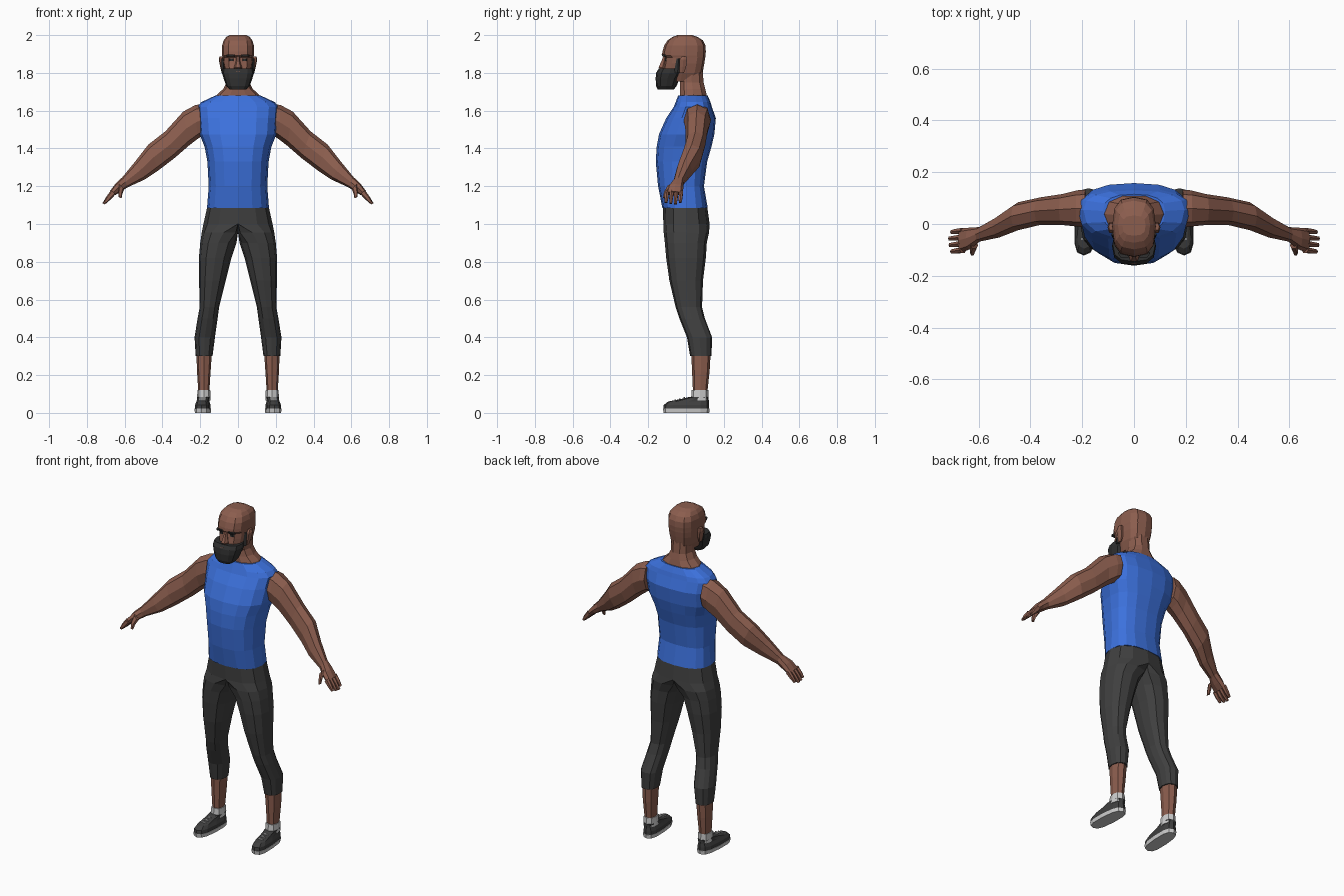
import bpy, bmesh
from math import cos, sin, pi
from mathutils import Vector


def material(name, rgb):
    m = bpy.data.materials.new(name)
    m.diffuse_color = (*rgb, 1)
    return m


SKIN = material("skin", (0.26, 0.11, 0.076))
BLUE = material("blue_cloth", (0.045, 0.165, 0.72))
DARK = material("dark_cloth", (0.05, 0.05, 0.05))
HAIR = material("dark_hair", (0.03, 0.03, 0.03))
PALE = material("pale_cloth", (0.55, 0.55, 0.55))


def unit(n, p):
    """Points of a squared-off unit circle."""
    out = []
    for i in range(n):
        c, s = cos(2 * pi * i / n), sin(2 * pi * i / n)
        out.append((abs(c) ** p * (1 if c > 0 else -1), abs(s) ** p * (1 if s > 0 else -1)))
    return out


def flat_ring(sec, n, p):
    """Level ring from (x0, x1, y0, y1, z, optional y of widest point)."""
    x0, x1, y0, y1, z = sec[:5]
    yc = sec[5] if len(sec) > 5 else (y0 + y1) / 2
    return [Vector(((x0 + x1) / 2 + (x1 - x0) / 2 * c,
                    yc + s * (y1 - yc if s > 0 else yc - y0), z)) for c, s in unit(n, p)]


def limb_ring(sec, n, p):
    """Slanted ring from top and bottom edge in xz: (xt, zt, xb, zb, y, half depth)."""
    xt, zt, xb, zb, y, ry = sec
    return [Vector(((xt + xb) / 2 + c * (xt - xb) / 2, y + s * ry,
                    (zt + zb) / 2 + c * (zt - zb) / 2)) for c, s in unit(n, p)]


def loft(name, secs, mat, n=8, p=0.85, ring=flat_ring, mirror=False, clamp=False, shear=0):
    bm = bmesh.new()
    rings = []
    for sec in secs:
        pts = ring(sec, n, p)
        for v in pts:
            v.x += shear * v.y
            if clamp:
                v.x = max(v.x, 0)
        rings.append([bm.verts.new(v) for v in pts])
    for a, b in zip(rings, rings[1:]):
        for i in range(n):
            j = (i + 1) % n
            bm.faces.new((a[i], a[j], b[j], b[i]))
    bm.faces.new(rings[0][::-1])
    bm.faces.new(rings[-1])
    if clamp:  # drop the hidden wall on the centre line
        inner = [f for f in bm.faces if all(v.co.x < 1e-4 for v in f.verts)]
        bmesh.ops.delete(bm, geom=inner, context='FACES')
        bmesh.ops.remove_doubles(bm, verts=bm.verts, dist=1e-4)
    bmesh.ops.recalc_face_normals(bm, faces=bm.faces)
    me = bpy.data.meshes.new(name)
    bm.to_mesh(me)
    bm.free()
    me.materials.append(mat)
    ob = bpy.data.objects.new(name, me)
    bpy.context.scene.collection.objects.link(ob)
    if mirror:
        mod = ob.modifiers.new("mirror", 'MIRROR')
        mod.use_clip = clamp
        mod.use_mirror_merge = clamp
    return ob


def sym(*rows):
    """Centred sections given as (half width, y0, y1, z, ...)."""
    return [(-r[0], *r) for r in rows]


# Sleeveless shirt
loft("shirt", sym(
    (.164, -.125, .115, 1.085, 0), (.155, -.148, .095, 1.20, 0),
    (.162, -.16, .112, 1.33, 0), (.177, -.155, .135, 1.41, .01),
    (.203, -.143, .15, 1.475, .03), (.21, -.105, .158, 1.56, .05),
    (.216, -.065, .137, 1.62, .055), (.195, -.055, .13, 1.645, .055),
    (.12, -.042, .115, 1.68, .05)), BLUE, n=16, p=0.8)

# Cropped leggings, calves, socks
loft("leggings", [
    (-.162, .162, -.122, .112, 1.095, 0), (-.183, .183, -.12, .125, 1.0, 0),
    (-.04, .192, -.118, .122, .955), (.008, .2, -.112, .11, .90),
    (.035, .207, -.105, .105, .82), (.065, .206, -.088, .09, .70),
    (.1, .203, -.055, .085, .56), (.108, .214, -.035, .10, .50),
    (.122, .23, .005, .138, .40), (.135, .224, .022, .135, .30)],
    DARK, n=12, mirror=True, clamp=True)
loft("calf", [(.139, .220, .028, .130, .31), (.145, .217, .032, .125, .22),
              (.152, .21, .037, .113, .11)], SKIN, mirror=True)
loft("sock", [(.147, .215, .03, .118, .12), (.145, .217, .026, .119, .065)],
     PALE, mirror=True)

# Shoes, soles and laces
loft("shoe_sole", [(.145, .228, -.118, .123, 0), (.143, .23, -.122, .125, .022)],
     PALE, n=12, p=0.7, mirror=True, shear=-.06)
loft("shoe_upper", [(.145, .228, -.12, .123, .02), (.146, .227, -.118, .123, .042),
                    (.153, .22, -.095, .121, .06), (.155, .218, -.03, .12, .073),
                    (.152, .22, .015, .12, .084)],
     DARK, n=12, p=0.7, mirror=True, shear=-.06)
for i in range(3):
    y, z = -.062 + .024 * i, .062 + .006 * i
    loft("shoe_lace", [(.167, .207, y, y + .008, z), (.169, .205, y, y + .008, z + .009)],
         PALE, n=4, p=0.5, mirror=True, shear=-.06)

# Arms running into the palms
loft("arm", [
    (.19, 1.635, .185, 1.47, .06, .072), (.225, 1.63, .215, 1.45, .06, .07),
    (.29, 1.595, .26, 1.415, .056, .06), (.385, 1.49, .335, 1.35, .05, .053),
    (.475, 1.42, .42, 1.285, .03, .054), (.545, 1.33, .495, 1.235, -.01, .042),
    (.612, 1.248, .583, 1.195, -.04, .028), (.65, 1.212, .618, 1.172, -.056, .042),
    (.68, 1.172, .652, 1.152, -.063, .046)],
    SKIN, n=8, ring=limb_ring, mirror=True)

# Fingers and thumb
for i in range(4):
    y, k = -.026 - .025 * i, (0, .008, .006, 0)[i]
    loft("finger", [(.672, 1.18, .648, 1.157, y, .012),
                    (.696, 1.146, .674, 1.13, y - .003, .011),
                    (.710 + k, 1.118 - k, .697 + k, 1.111 - k, y - .005, .008)],
         SKIN, n=6, ring=limb_ring, mirror=True)
loft("thumb", [(.63, 1.212, .602, 1.185, -.082, .015), (.634, 1.175, .612, 1.16, -.104, .013),
               (.632, 1.142, .616, 1.136, -.114, .009)], SKIN, n=6, ring=limb_ring, mirror=True)

# Neck and head
loft("neck", sym((.125, -.035, .112, 1.665), (.112, -.035, .112, 1.685),
                 (.078, -.035, .105, 1.715), (.06, -.035, .096, 1.75),
                 (.06, -.03, .09, 1.82)), SKIN, n=10)
loft("head", sym(
    (.05, -.12, .06, 1.755), (.07, -.128, .088, 1.80), (.08, -.117, .097, 1.85),
    (.082, -.112, .102, 1.882), (.084, -.127, .103, 1.893), (.084, -.125, .105, 1.912),
    (.084, -.115, .103, 1.945), (.076, -.098, .09, 1.972), (.062, -.072, .062, 1.99),
    (.045, -.045, .033, 2.0)), SKIN, n=12, p=0.72)
loft("nose", sym((.02, -.135, -.10, 1.818), (.021, -.148, -.10, 1.829),
                 (.011, -.132, -.10, 1.862), (.009, -.122, -.10, 1.888)), SKIN, n=6)
loft("ear", [(.074, .086, -.035, -.01, 1.80), (.074, .094, -.038, .003, 1.83),
             (.076, .102, -.036, .008, 1.87), (.078, .098, -.025, .004, 1.888)],
     SKIN, n=6, mirror=True)
loft("eye", [(.02, .048, -.113, -.095, 1.864), (.02, .048, -.113, -.095, 1.876)],
     HAIR, n=6, mirror=True)
loft("eyebrow", [(.012, .062, -.126, -.10, 1.886), (.014, .06, -.13, -.10, 1.897)],
     HAIR, n=6, p=0.6, mirror=True)

# Beard with sideburns
loft("beard", sym((.045, -.15, -.065, 1.712), (.062, -.158, -.05, 1.73),
                  (.076, -.161, -.035, 1.77), (.085, -.158, -.015, 1.80),
                  (.082, -.145, -.015, 1.822)), HAIR, n=12, p=0.75)
loft("sideburn", [(.065, .087, -.065, -.025, 1.80), (.07, .087, -.05, -.028, 1.875)],
     HAIR, n=4, p=0.5, mirror=True)
loft("lips", sym((.022, -.157, -.13, 1.797), (.018, -.155, -.13, 1.808)), SKIN, n=6)
